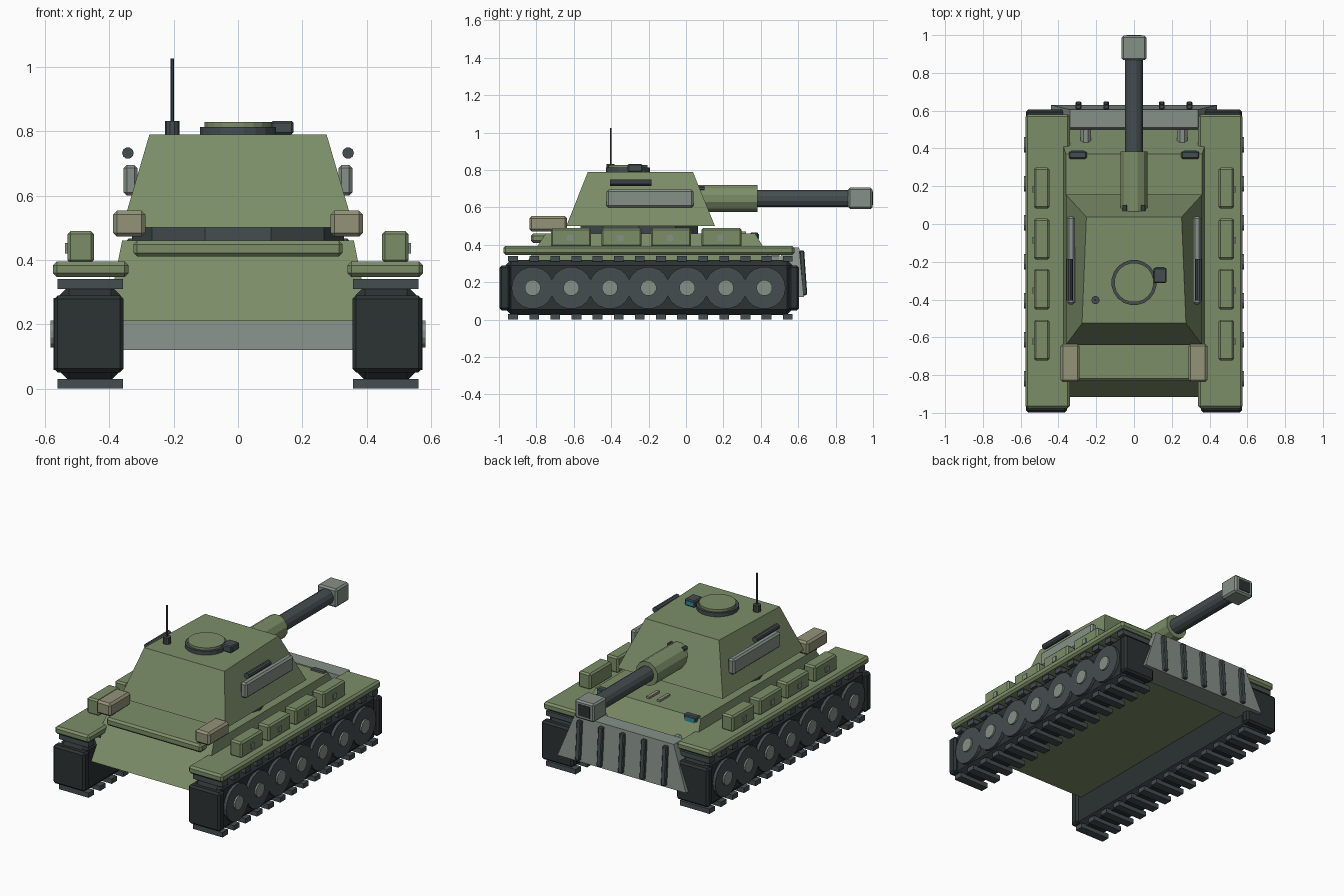
import bpy, bmesh
from math import pi
from mathutils import Matrix, Vector

if "Cube" in bpy.data.objects:
    bpy.data.objects.remove(bpy.data.objects["Cube"])


def material(name, r, g, b):
    m = bpy.data.materials.new(name)
    m.diffuse_color = (r, g, b, 1)
    m.use_nodes = True
    m.node_tree.nodes["Principled BSDF"].inputs["Base Color"].default_value = m.diffuse_color
    return m


GREEN = material("green_paint", .20, .27, .14)
DARK = material("dark_metal", .06, .075, .08)
BLACK = material("track_rubber", .025, .032, .033)
GREY = material("bare_metal", .24, .28, .25)
BEIGE = material("canvas", .29, .29, .19)
GLASS = material("glass", .03, .25, .30)


def finish(name, bm, mat, bevel=0):
    bmesh.ops.recalc_face_normals(bm, faces=bm.faces)
    me = bpy.data.meshes.new(name)
    bm.to_mesh(me)
    bm.free()
    me.materials.append(mat)
    ob = bpy.data.objects.new(name, me)
    bpy.context.collection.objects.link(ob)
    if bevel:
        mod = ob.modifiers.new("bevel", 'BEVEL')
        mod.width = bevel
        mod.segments = 1
    return ob


def box(name, x, y, z, mat, bevel=0):
    """Box given by its (min, max) range on each axis."""
    bm = bmesh.new()
    bmesh.ops.create_cube(bm, size=1)
    for v in bm.verts:
        v.co = [(a + b) / 2 + c * (b - a) for (a, b), c in zip((x, y, z), v.co)]
    return finish(name, bm, mat, bevel)


def tapered(name, low, high, mat):
    """Solid between two outlines: (z, back y, back half width, front y, front half width)."""
    bm = bmesh.new()
    rings = []
    for z, yb, wb, yf, wf in (low, high):
        rings.append([bm.verts.new(p) for p in ((-wb, yb, z), (wb, yb, z), (wf, yf, z), (-wf, yf, z))])
    a, b = rings
    bm.faces.new(a)
    bm.faces.new(b)
    for i in range(4):
        j = (i + 1) % 4
        bm.faces.new((a[i], a[j], b[j], b[i]))
    return finish(name, bm, mat)


def rod(name, start, end, radius, mat, sides=16):
    """Cylinder between two points, with a flat facet toward the axes."""
    start, end = Vector(start), Vector(end)
    d = end - start
    bm = bmesh.new()
    m = Matrix.Translation((start + end) / 2) @ d.to_track_quat('Z', 'Y').to_matrix().to_4x4()
    bmesh.ops.create_cone(bm, cap_ends=True, segments=sides, radius1=radius, radius2=radius,
                          depth=d.length, matrix=m @ Matrix.Rotation(pi / sides, 4, 'Z'))
    return finish(name, bm, mat)


def span(s, a, b):
    """Mirror an x range to side s."""
    return (a, b) if s > 0 else (-b, -a)


# Hull, rear deck plate and sloped nose plate with ribs
tapered("hull", (.21, -.915, .41, .52, .41), (.46, -.75, .36, .37, .36), GREEN)
box("rear_deck_plate", (-.325, .325), (-.83, -.62), (.41, .46), GREEN, .012)
tapered("nose_plate", (.12, .49, .44, .63, .44), (.385, .51, .34, .605, .34), GREY)
for i in range(5):
    x = (i - 2) * .147
    rib = box("nose_rib", (x - .015, x + .015), (-.013, .013), (-.12, .12), DARK, .005)
    rib.location = (0, .627, .25)
    rib.rotation_euler.x = .07
for x in (-.036, .036):
    box("deck_slat", (x - .01, x + .01), (.22, .32), (.455, .472), BEIGE)

# Running gear, fenders and stowage on both sides
for s in (-1, 1):
    box("track_core", span(s, .365, .555), (-.965, .57), (.025, .32), BLACK, .03)
    for y in ((-.998, -.94), (.55, .605)):
        box("track_end", span(s, .355, .572), y, (.05, .29), BLACK, .012)
    for i in range(14):
        y = -.925 + i * .113
        for z in (0, .31):
            box("track_pad", span(s, .357, .56), (y - .026, y + .026), (z, z + .03), DARK)
    for i in range(7):
        y = -.82 + i * .2065
        rod("road_wheel", (s * .5, y, .17), (s * .573, y, .17), .113, DARK, 18)
        rod("wheel_hub", (s * .56, y, .17), (s * .583, y, .17), .043, GREY, 12)
    box("fender", span(s, .34, .575), (-.976, .58), (.347, .395), GREEN, .012)
    for y in (.19, -.08, -.345, -.615):
        box("fender_box", span(s, .447, .53), (y - .108, y + .108), (.39, .49), GREEN, .01)
        box("box_latch", span(s, .525, .537), (y - .022, y + .01), (.42, .452), GREY)
    box("rear_stowage", span(s, .288, .388), (-.837, -.635), (.472, .553), BEIGE, .012)
    box("front_lamp", span(s, .25, .345), (.345, .385), (.42, .467), DARK, .006)
    box("front_lamp_glass", span(s, .265, .33), (.37, .39), (.43, .458), GLASS)
    rod("tow_hook", (s * .255, .40, .33), (s * .255, .50, .33), .03, GREY, 8)
    # Turret side fittings
    box("side_panel", span(s, .312, .355), (-.425, .04), (.60, .695), GREY, .01)
    rod("side_tube", (s * .342, -.405, .732), (s * .342, -.185, .732), .018, DARK, 10)
    rod("mantlet_bolt", (s * .048, .07, .702), (s * .048, .10, .702), .014, DARK, 8)

# Turret
rod("turret_ring", (0, -.25, .45), (0, -.25, .505), .33, DARK, 10)
tapered("turret", (.50, -.64, .36, .155, .36), (.79, -.525, .275, .037, .252), GREEN)

# Gun
rod("gun_sleeve", (0, .02, .648), (0, .383, .648), .075, GREEN, 12)
rod("gun_barrel", (0, .37, .648), (0, .88, .648), .048, DARK, 12)
box("muzzle_brake", (-.066, .066), (.867, .997), (.592, .706), GREY, .01)
box("muzzle_bore", (-.04, .04), (.95, 1.0), (.614, .684), BLACK)

# Hatch, periscope and antenna on the roof
rod("hatch_ring", (0, -.31, .78), (0, -.31, .813), .12, DARK, 20)
rod("hatch_lid", (0, -.31, .81), (0, -.31, .828), .105, GREEN, 20)
box("periscope", (.103, .172), (-.312, -.232), (.79, .832), DARK, .006)
box("periscope_glass", (.113, .162), (-.24, -.228), (.80, .824), GLASS)
rod("antenna_base", (-.204, -.403, .78), (-.204, -.403, .832), .022, DARK, 10)
rod("antenna", (-.204, -.403, .82), (-.204, -.403, 1.025), .005, DARK, 6)
